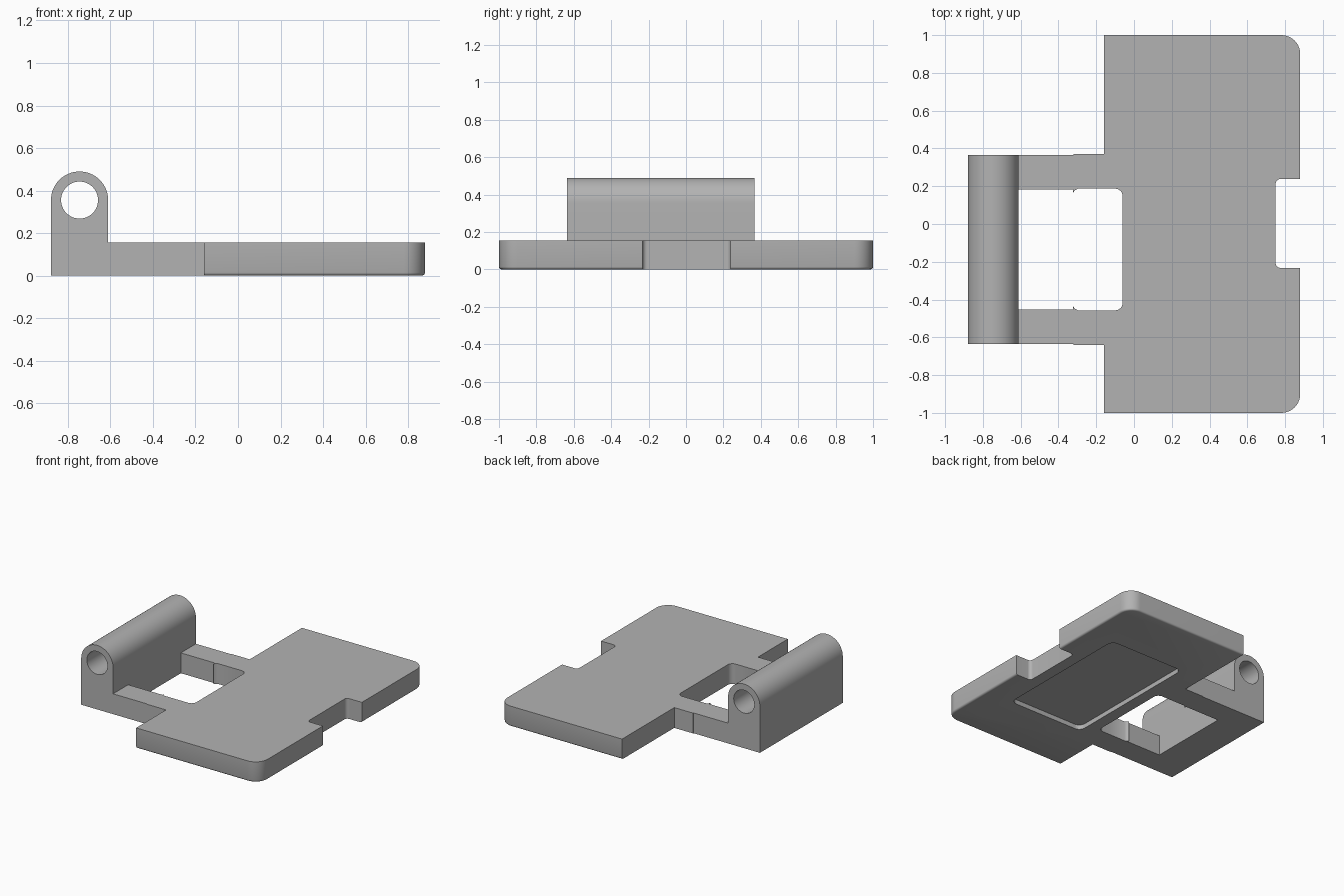
import bpy
import bmesh
import math
from mathutils import Vector, Matrix

if "Cube" in bpy.data.objects:
    bpy.data.objects.remove(bpy.data.objects["Cube"], do_unlink=True)

THICK = 0.155
MID_Y = -0.135          # centre line of the hinge arms

grey = bpy.data.materials.new("plain grey")
grey.use_nodes = True
COLOUR = (0.45, 0.45, 0.45, 1)
grey.diffuse_color = COLOUR
grey.node_tree.nodes["Principled BSDF"].inputs["Base Color"].default_value = COLOUR


def outline(corners, steps=10):
    """Closed outline from (x, y, radius) corners, rounding where radius > 0."""
    pts = []
    for i, (x, y, r) in enumerate(corners):
        p = Vector((x, y))
        if r == 0:
            pts.append(p)
            continue
        a = (Vector(corners[i - 1][:2]) - p).normalized()
        b = (Vector(corners[(i + 1) % len(corners)][:2]) - p).normalized()
        centre = p + (a + b) * r          # right-angled corners
        for k in range(steps + 1):
            t = k / steps * math.pi / 2
            pts.append(centre - b * r * math.cos(t) - a * r * math.sin(t))
    return pts


def prism(name, pts, low, high, along_y=False):
    """Extrude an outline along z, or an x-z profile along y."""
    bm = bmesh.new()
    make = (lambda p: (p.x, low, p.y)) if along_y else (lambda p: (p.x, p.y, low))
    face = bm.faces.new([bm.verts.new(make(p)) for p in pts])
    out = bmesh.ops.extrude_face_region(bm, geom=[face])
    shift = Vector((0, high - low, 0)) if along_y else Vector((0, 0, high - low))
    bmesh.ops.translate(bm, vec=shift,
                        verts=[g for g in out["geom"] if isinstance(g, bmesh.types.BMVert)])
    bmesh.ops.recalc_face_normals(bm, faces=bm.faces)
    mesh = bpy.data.meshes.new(name)
    bm.to_mesh(mesh)
    bm.free()
    mesh.materials.append(grey)
    obj = bpy.data.objects.new(name, mesh)
    bpy.context.collection.objects.link(obj)
    return obj


def combine(body, tool, operation):
    """Apply a boolean and discard the tool."""
    bpy.context.view_layer.objects.active = body
    mod = body.modifiers.new("join", "BOOLEAN")
    mod.operation, mod.solver, mod.object = operation, "EXACT", tool
    bpy.ops.object.modifier_apply(modifier=mod.name)
    bpy.data.objects.remove(tool, do_unlink=True)


def mirrored(half):
    """Complete an outline by reflecting it across the arm centre line."""
    return half + [(x, 2 * MID_Y - y, r) for x, y, r in reversed(half)]


# Main plate with two rounded corners and softened lower outer edges
plate = prism("hinged_plate", outline([(-0.16, -1, 0), (0.88, -1, 0.1),
                                       (0.88, 1, 0.1), (-0.16, 1, 0)]), 0, THICK)
bm = bmesh.new()
bm.from_mesh(plate.data)
lower = [e for e in bm.edges
         if all(v.co.z < 0.001 for v in e.verts)
         and not all(v.co.x < -0.15 for v in e.verts)]
bmesh.ops.bevel(bm, geom=lower, offset=0.014, segments=3, profile=0.5, affect="EDGES")
bm.to_mesh(plate.data)
bm.free()

# Hinge arms, slightly wider next to the plate
arms = prism("arms", outline(mirrored([(-0.75, 0.365, 0), (-0.32, 0.365, 0),
                                       (-0.32, 0.37, 0), (-0.05, 0.37, 0)])), 0, THICK)
combine(plate, arms, "UNION")

# Window between the arms, with a small catch on each inner wall
window = prism("window_cutter", outline(mirrored(
    [(-0.66, 0.183, 0), (-0.322, 0.183, 0), (-0.322, 0.167, 0), (-0.313, 0.178, 0),
     (-0.298, 0.187, 0), (-0.06, 0.187, 0.04)])), -0.1, 0.3)
combine(plate, window, "DIFFERENCE")

# Hinge barrel: upright block with a round top
CX, CZ, R = -0.7455, 0.355, 0.1345
profile = [Vector((CX - R, 0)), Vector((CX + R, 0))]
profile += [Vector((CX + R * math.cos(math.pi * k / 32), CZ + R * math.sin(math.pi * k / 32)))
            for k in range(33)]
barrel = prism("barrel", profile, 2 * MID_Y - 0.365, 0.365, along_y=True)
combine(plate, barrel, "UNION")

# Pin hole through the barrel
circle = [Vector((CX + 0.087 * math.cos(math.tau * k / 48),
                  CZ + 0.087 * math.sin(math.tau * k / 48))) for k in range(48)]
combine(plate, prism("pin_cutter", circle, -0.8, 0.6, along_y=True), "DIFFERENCE")

# Notch in the free edge
notch = outline([(0.75, -0.232, 0.025), (1, -0.232, 0), (1, 0.238, 0), (0.75, 0.238, 0.025)])
combine(plate, prism("notch_cutter", notch, -0.1, 0.3), "DIFFERENCE")

# Shallow recess in the underside
recess = outline([(0.03, -0.55, 0.05), (0.66, -0.55, 0.05),
                  (0.66, 0.55, 0.05), (0.03, 0.55, 0.05)])
combine(plate, prism("recess_cutter", recess, -0.1, 0.035), "DIFFERENCE")

# Smooth the curves, keep the edges sharp
bpy.ops.object.select_all(action="DESELECT")
plate.select_set(True)
bpy.context.view_layer.objects.active = plate
bpy.ops.object.shade_smooth_by_angle(angle=math.radians(32))
